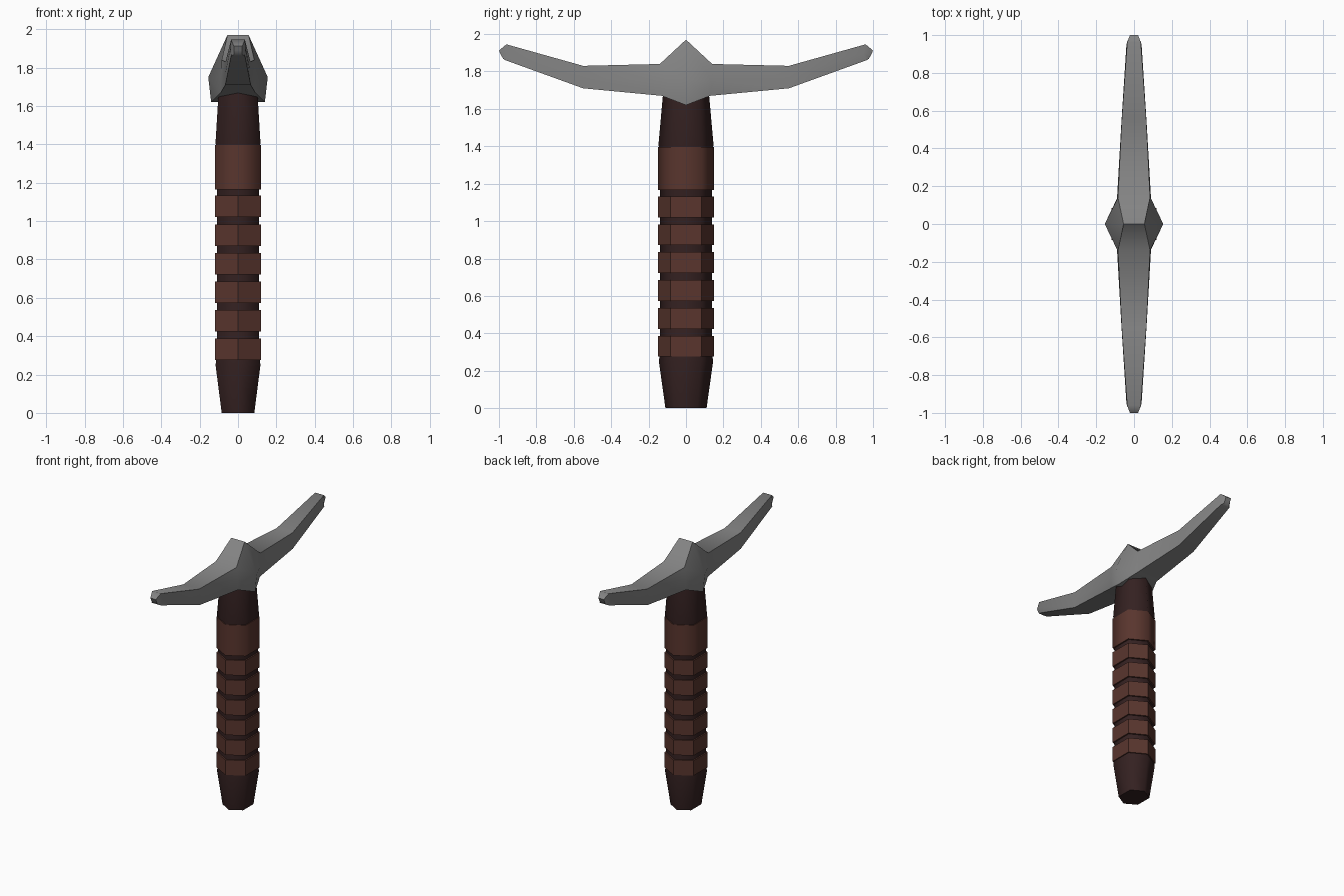
import bpy, bmesh, math

cube = bpy.data.objects.get("Cube")
if cube:
    bpy.data.objects.remove(cube, do_unlink=True)


def material(name, color):
    m = bpy.data.materials.new(name)
    m.use_nodes = True
    m.diffuse_color = (*color, 1)
    m.node_tree.nodes["Principled BSDF"].inputs["Base Color"].default_value = (*color, 1)
    return m


steel = material("grey steel", (0.23, 0.23, 0.23))
leather = material("brown leather", (0.1, 0.036, 0.027))
wood = material("dark wood", (0.034, 0.015, 0.015))


def loft(name, rings, mat, smooth=None):
    """Skin a list of equal-length closed rings and cap both ends."""
    bm = bmesh.new()
    loops = [[bm.verts.new(p) for p in ring] for ring in rings]
    n = len(loops[0])
    for a, b in zip(loops, loops[1:]):
        for i in range(n):
            j = (i + 1) % n
            bm.faces.new((a[i], a[j], b[j], b[i]))
    bm.faces.new(loops[0])
    bm.faces.new(loops[-1])
    bmesh.ops.recalc_face_normals(bm, faces=bm.faces)
    mesh = bpy.data.meshes.new(name)
    bm.to_mesh(mesh)
    bm.free()
    mesh.materials.append(mat)
    ob = bpy.data.objects.new(name, mesh)
    bpy.context.collection.objects.link(ob)
    if smooth:
        bpy.ops.object.select_all(action="DESELECT")
        ob.select_set(True)
        bpy.context.view_layer.objects.active = ob
        bpy.ops.object.shade_smooth_by_angle(angle=math.radians(smooth))
    return ob


def hexagon(rx, ry, z):
    """Six-sided ring with its points toward front and back."""
    return [(x * rx, y * ry, z) for x, y in
            ((0, 1), (1, 0.55), (1, -0.55), (0, -1), (-1, -0.55), (-1, 0.55))]


# Handle core, tapering at both ends
core = [(0.085, 0.11, 0), (0.117, 0.145, 0.25), (0.11, 0.138, 0.3),
        (0.11, 0.138, 1.36), (0.117, 0.147, 1.41), (0.1, 0.122, 1.69)]
loft("handle_core", [hexagon(*c) for c in core], wood, 65)

# Grip bands and the wide collar above them
for i in range(6):
    z = 0.275 + i * 0.149
    loft(f"grip_band_{i + 1}", [hexagon(0.12, 0.15, z), hexagon(0.12, 0.15, z + 0.112)], leather)
loft("grip_collar", [hexagon(0.12, 0.15, 1.165), hexagon(0.12, 0.15, 1.395)], leather, 65)


def section(top, middle, bottom):
    """Head ring from (half width, y, z) at the top, middle and bottom."""
    side = [top, middle, bottom]
    return side + [(-x, y, z) for x, y, z in reversed(side)]


# Head: one arm from the centre out to its chamfered tip, then mirrored
arm = [
    section((0.055, 0, 1.97), (0.155, 0, 1.75), (0.14, 0, 1.62)),
    section((0.085, 0.14, 1.84), (0.09, 0.135, 1.75), (0.09, 0.13, 1.67)),
    section((0.065, 0.55, 1.83), (0.066, 0.55, 1.77), (0.066, 0.55, 1.71)),
    section((0.036, 0.96, 1.945), (0.04, 0.95, 1.9), (0.036, 0.965, 1.86)),
    section((0.022, 1.0, 1.912), (0.022, 0.99, 1.89), (0.022, 0.978, 1.868)),
]
mirrored = [[(x, -y, z) for x, y, z in ring] for ring in reversed(arm[1:])]
loft("pick_head", mirrored + arm, steel, 58)
